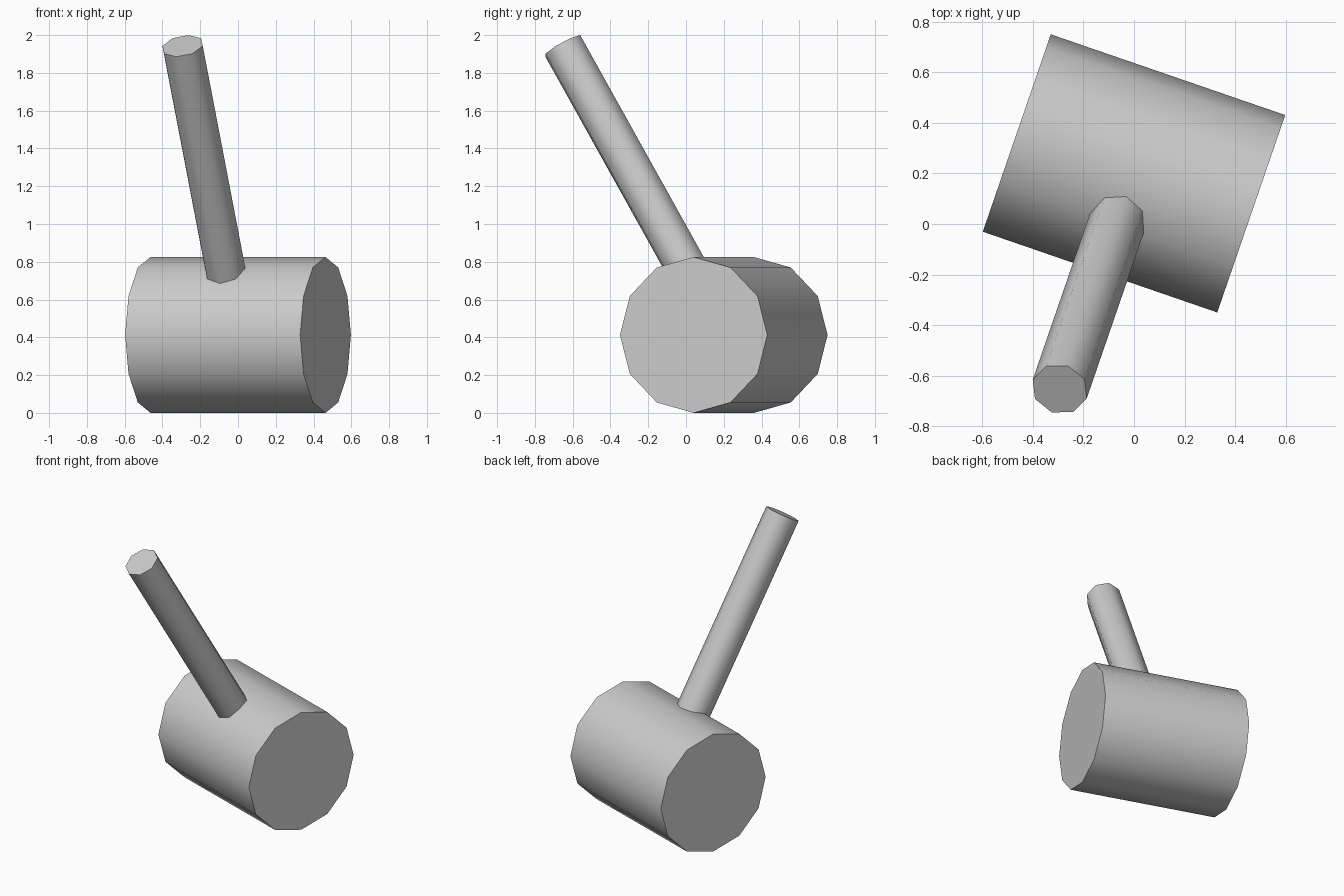
import bpy
from math import radians
from mathutils import Euler, Vector

cube = bpy.data.objects.get("Cube")
if cube:
    bpy.data.objects.remove(cube, do_unlink=True)

# Single plain grey material
grey = bpy.data.materials.new("plain grey")
grey.use_nodes = True
colour = (0.6, 0.6, 0.6, 1)
grey.diffuse_color = colour
grey.node_tree.nodes["Principled BSDF"].inputs["Base Color"].default_value = colour

TURN = radians(-19)
HEAD_RADIUS = 0.4125
HEAD_CENTRE = Vector((0, 0.2, HEAD_RADIUS))


def cylinder(name, sides, radius, length, centre, rotation):
    bpy.ops.mesh.primitive_cylinder_add(
        vertices=sides, radius=radius, depth=length,
        location=centre, rotation=rotation)
    obj = bpy.context.object
    obj.name = name
    obj.data.materials.append(grey)
    bpy.ops.object.shade_smooth_by_angle(angle=radians(50))
    return obj


# Mallet head lying on the ground
cylinder("mallet_head", 12, HEAD_RADIUS, 0.98, HEAD_CENTRE,
         (0, radians(90), TURN))

# Leaning handle, rising from the middle of the head
lean = Euler((radians(30.5), 0, TURN))
handle_length = 1.776
axis = lean.to_matrix() @ Vector((0, 0, 1))
cylinder("handle", 8, 0.113, handle_length,
         HEAD_CENTRE + axis * handle_length / 2, lean)
